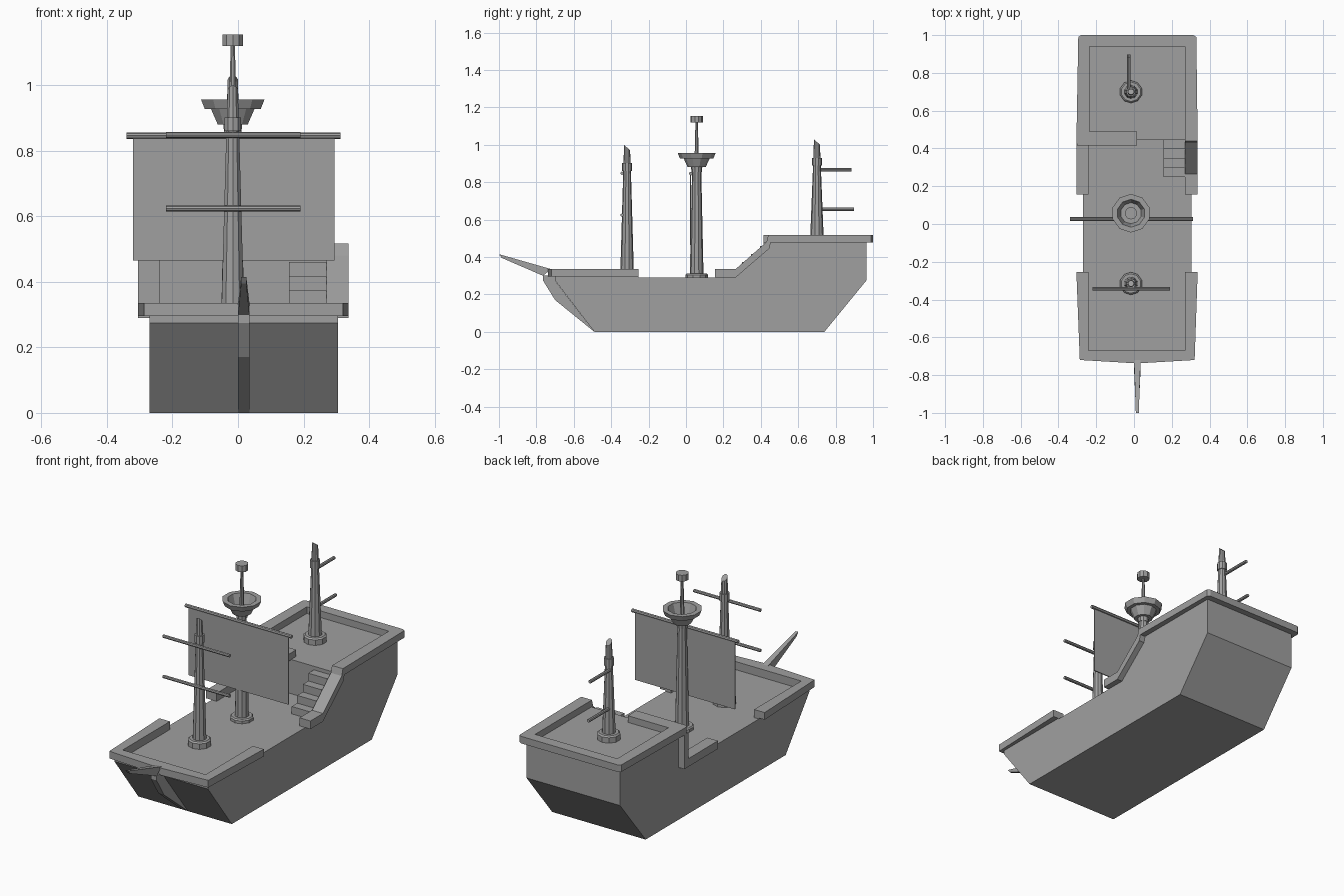
import bpy, bmesh, math
from mathutils import Vector, Matrix

if "Cube" in bpy.data.objects:
    bpy.data.objects.remove(bpy.data.objects["Cube"])

mat = bpy.data.materials.new("plain grey")
mat.diffuse_color = (0.35, 0.35, 0.35, 1)
mat.use_nodes = True
mat.node_tree.nodes["Principled BSDF"].inputs["Base Color"].default_value = mat.diffuse_color


def finish(name, bm):
    bmesh.ops.recalc_face_normals(bm, faces=bm.faces)
    me = bpy.data.meshes.new(name)
    bm.to_mesh(me)
    bm.free()
    me.materials.append(mat)
    ob = bpy.data.objects.new(name, me)
    bpy.context.collection.objects.link(ob)
    return ob


def extrude(name, pts, vec):
    """Extrude a closed outline along vec."""
    bm = bmesh.new()
    face = bm.faces.new([bm.verts.new(p) for p in pts])
    new = bmesh.ops.extrude_face_region(bm, geom=[face], use_keep_orig=True)["geom"]
    bmesh.ops.translate(bm, vec=vec, verts=[v for v in new if isinstance(v, bmesh.types.BMVert)])
    return finish(name, bm)


def side(name, yz, x0, x1):
    return extrude(name, [(x0, y, z) for y, z in yz], (x1 - x0, 0, 0))


def plan(name, xy, z0, z1):
    return extrude(name, [(x, y, z0) for x, y in xy], (0, 0, z1 - z0))


def box(name, x0, x1, y0, y1, z0, z1):
    return plan(name, [(x0, y0), (x1, y0), (x1, y1), (x0, y1)], z0, z1)


def lathe(name, prof, x, y, n=10, slant=0):
    """Capped rings of (radius, z); slant tilts the last ring."""
    bm = bmesh.new()
    rings = []
    for i, (r, z) in enumerate(prof):
        k = slant if i == len(prof) - 1 else 0
        ring = []
        for j in range(n):
            a = 2 * math.pi * (j + 0.5) / n
            dy = r * math.sin(a)
            ring.append(bm.verts.new((x + r * math.cos(a), y + dy, z - k * dy)))
        rings.append(ring)
    for a, b in zip(rings, rings[1:]):
        for j in range(n):
            bm.faces.new((a[j], a[(j + 1) % n], b[(j + 1) % n], b[j]))
    bm.faces.new(rings[0])
    bm.faces.new(rings[-1])
    return finish(name, bm)


def rod(name, a, b, r):
    a, b = Vector(a), Vector(b)
    bm = bmesh.new()
    rot = (b - a).to_track_quat("Z", "Y").to_matrix().to_4x4()
    bmesh.ops.create_cone(bm, cap_ends=True, segments=8, radius1=r, radius2=r,
                          depth=(b - a).length,
                          matrix=Matrix.Translation((a + b) / 2) @ rot)
    return finish(name, bm)


# Hull with raised stern deck
side("hull", [(-0.49, 0), (0.74, 0), (0.965, 0.275), (0.965, 0.48), (0.445, 0.48),
              (0.445, 0.29), (-0.70, 0.29), (-0.70, 0.275)], -0.27, 0.305)
side("stem", [(-0.49, 0), (-0.70, 0.17), (-0.765, 0.275), (-0.765, 0.30),
              (-0.69, 0.30), (-0.69, 0.26)], 0, 0.035)

# Bowsprit, narrowing to its tip
sprit = side("bowsprit", [(-0.72, 0.335), (-0.765, 0.30), (-0.985, 0.395), (-1.0, 0.415)],
             0, 0.035)
for v in sprit.data.vertices:
    if v.co.y < -0.9:
        v.co.x = 0.0175 + (v.co.x - 0.0175) * 0.45

# Rails around bow and stern decks
plan("bow_rail", [(-0.305, -0.255), (-0.287, -0.72), (0.017, -0.738), (0.321, -0.72),
                  (0.337, -0.255), (0.27, -0.255), (0.27, -0.67), (-0.24, -0.67),
                  (-0.24, -0.255)], 0.295, 0.335)
plan("bow_rail_base", [(-0.27, -0.255), (-0.27, -0.70), (0.305, -0.70), (0.305, -0.255),
                       (0.27, -0.255), (0.27, -0.67), (-0.24, -0.67), (-0.24, -0.255)],
     0.28, 0.30)
plan("stern_rail", [(0.015, 0.415), (-0.295, 0.415), (-0.305, 0.43), (-0.295, 0.99),
                    (-0.28, 1.0), (0.315, 1.0), (0.33, 0.99), (0.337, 0.44), (0.27, 0.44),
                    (0.27, 0.94), (-0.235, 0.94), (-0.235, 0.49), (0.015, 0.49)],
     0.478, 0.517)

# Side rails joining the middle deck to the stern deck
side("stair_rail", [(0.155, 0.29), (0.265, 0.29), (0.445, 0.445), (0.455, 0.485),
                    (0.44, 0.517), (0.43, 0.48), (0.265, 0.335), (0.155, 0.335)],
     0.27, 0.337)
side("stair_wall", [(0.255, 0.28), (0.45, 0.28), (0.45, 0.46)], 0.27, 0.305)
box("left_low_rail", -0.305, -0.24, 0.155, 0.45, 0.29, 0.335)
box("left_rail_post", -0.305, -0.24, 0.415, 0.45, 0.33, 0.48)

# Stairs
steps = [(0.445, 0.285)]
for i in range(4):
    y = 0.25 + i * 0.04875
    steps += [(y, 0.288 + i * 0.043), (y, 0.331 + i * 0.043)]
steps.append((0.445, 0.46))
side("stairs", steps, 0.155, 0.27)

# Masts, with foot discs and collars
MX = -0.016
for name, y, z0, top, collar in (("fore", -0.315, 0.29, 0.985, 0.86),
                                 ("aft", 0.70, 0.48, 1.015, 0.888)):
    lathe(name + "_mast", [(0.037, z0), (0.020, collar + 0.02), (0.016, top)], MX, y, slant=0.9)
    lathe(name + "_mast_collar", [(0.026, collar), (0.026, collar + 0.042)], MX, y)
    lathe(name + "_mast_foot", [(0.06, z0), (0.06, z0 + 0.03), (0.052, z0 + 0.037)], MX, y)
MY = 0.057
lathe("main_mast", [(0.037, 0.29), (0.024, 0.89)], MX, MY)
lathe("main_mast_foot", [(0.06, 0.285), (0.06, 0.305), (0.054, 0.312)], MX, MY)

# Crow's nest and topmast
lathe("lookout", [(0.028, 0.855), (0.03, 0.88), (0.048, 0.88), (0.07, 0.928), (0.09, 0.928),
                  (0.102, 0.957), (0.074, 0.957), (0.056, 0.90), (0.01, 0.90)], MX, MY)
lathe("topmast", [(0.013, 0.89), (0.007, 1.125)], MX, MY, 8)
lathe("topmast_cap", [(0.033, 1.12), (0.033, 1.155)], MX, MY)

# Yards and main sail
rod("main_yard", (-0.34, 0.026, 0.846), (0.313, 0.026, 0.846), 0.010)
for z in (0.848, 0.624):
    rod("fore_yard", (-0.22, -0.342, z), (0.19, -0.342, z), 0.009)
for z, y in ((0.867, 0.885), (0.655, 0.898)):
    rod("aft_yard", (-0.028, 0.70, z), (-0.028, y, z), 0.009)
box("main_sail", -0.32, 0.294, 0.022, 0.028, 0.465, 0.846)
